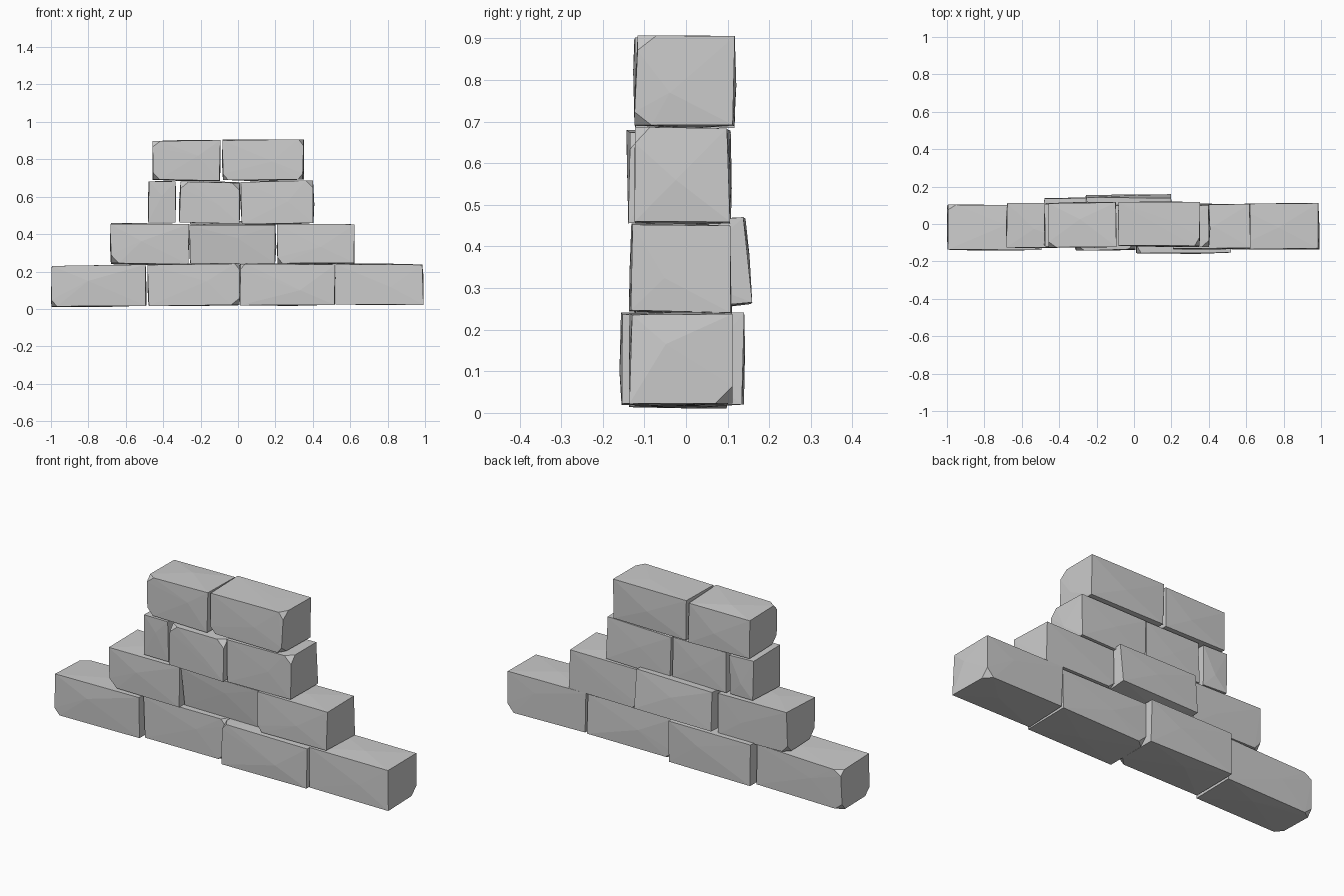
import bpy, bmesh, random
from mathutils import Vector, Matrix
from itertools import product

if "Cube" in bpy.data.objects:
    bpy.data.objects.remove(bpy.data.objects["Cube"])


def stone(name, xr, yr, zr, seed, worn="", tilt=0.0, roll=0.0):
    """Rough hewn block: hull of jittered corners, slightly bulged faces.
    worn lists chipped corners as codes: L/R, F/B, D/U. tilt is about x, roll about y."""
    rng = random.Random(seed)
    centre = Vector([sum(r) / 2 for r in (xr, yr, zr)])
    half = Vector([(r[1] - r[0]) / 2 for r in (xr, yr, zr)])
    chipped = worn.split()
    bm = bmesh.new()
    # corners
    for s in product((-1, 1), repeat=3):
        code = "LR"[s[0] > 0] + "FB"[s[1] > 0] + "DU"[s[2] > 0]
        p = Vector([s[i] * (half[i] - rng.uniform(0, 0.009)) for i in range(3)])
        if code in chipped:
            for i in range(3):
                q = p.copy()
                q[i] -= s[i] * rng.uniform(0.025, 0.045)
                if i != 1:
                    q[1] += s[1] * 0.002
                bm.verts.new(q)
        else:
            bm.verts.new(p)
    # gentle bulge on every face
    for i in range(3):
        for s in (-1, 1):
            p = Vector([rng.uniform(-0.35, 0.35) * h for h in half])
            p[i] = s * half[i]
            bm.verts.new(p)
    hull = bmesh.ops.convex_hull(bm, input=bm.verts[:])
    junk = {g for g in hull["geom_interior"] + hull["geom_unused"]
            if isinstance(g, bmesh.types.BMVert)}
    bmesh.ops.delete(bm, geom=list(junk), context="VERTS")
    bmesh.ops.recalc_face_normals(bm, faces=bm.faces[:])
    bm.transform(Matrix.Translation(centre) @ Matrix.Rotation(tilt, 4, "X")
                 @ Matrix.Rotation(roll, 4, "Y"))
    mesh = bpy.data.meshes.new(name)
    bm.to_mesh(mesh)
    bm.free()
    bpy.context.collection.objects.link(bpy.data.objects.new(name, mesh))


# bottom course
stone("base_stone_1", (-1.0, -0.49), (-0.143, 0.103), (0.01, 0.234), 1,
      "LFD LBD LBU", roll=-0.014)
stone("base_stone_2", (-0.485, 0.012), (-0.12, 0.142), (0.015, 0.242), 2, "RFU RFD")
stone("base_stone_3", (0.008, 0.52), (-0.16, 0.105), (0.016, 0.242), 3, "LFU LBD")
stone("base_stone_4", (0.52, 0.993), (-0.137, 0.112), (0.02, 0.243), 4, "RBD")

# second course
stone("second_stone_1", (-0.684, -0.262), (-0.13, 0.112), (0.235, 0.458), 5,
      "LFD LBD", roll=0.015)
stone("second_stone_2", (-0.262, 0.205), (-0.106, 0.154), (0.248, 0.464), 6, tilt=0.08)
stone("second_stone_3", (0.208, 0.624), (-0.136, 0.108), (0.238, 0.455), 7, "LFD LBD")

# third course
stone("third_stone_1", (-0.482, -0.332), (-0.122, 0.11), (0.462, 0.684), 8)
stone("third_stone_2", (-0.316, 0.012), (-0.141, 0.104), (0.458, 0.682), 9,
      "RFU LFU", roll=0.02)
stone("third_stone_3", (0.014, 0.408), (-0.124, 0.107), (0.45, 0.687), 10, "RFU",
      roll=-0.012)

# top course
stone("top_stone_1", (-0.458, -0.094), (-0.127, 0.119), (0.684, 0.903), 11, "LFD LFU")
stone("top_stone_2", (-0.085, 0.354), (-0.122, 0.121), (0.684, 0.907), 12, "RFD RFU LFD")
